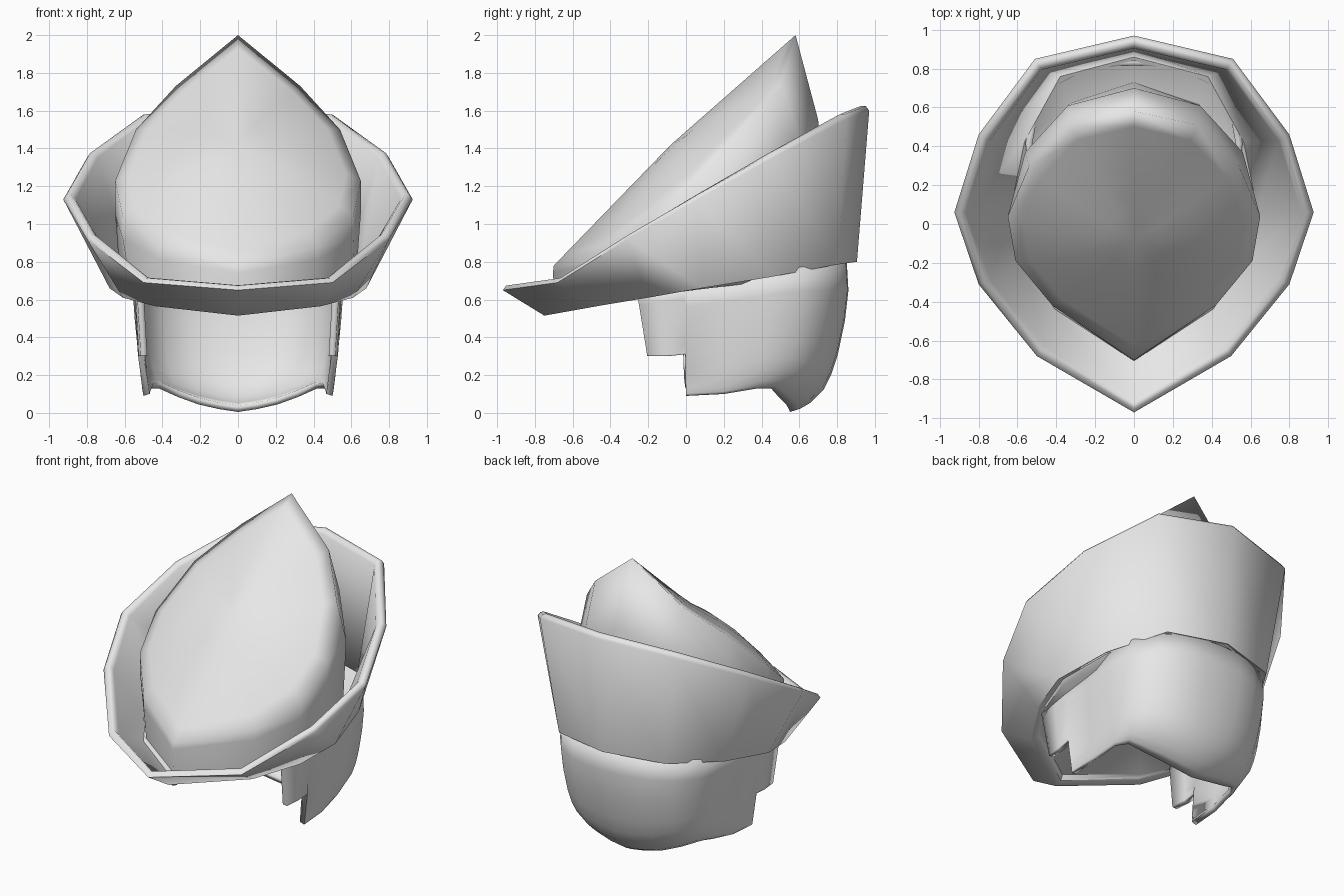
import bpy, bmesh, math
from mathutils import Vector

cube = bpy.data.objects.get("Cube")
if cube:
    bpy.data.objects.remove(cube, do_unlink=True)

grey = bpy.data.materials.new("light grey")
grey.diffuse_color = (0.8, 0.8, 0.8, 1)
grey.use_nodes = True
grey.node_tree.nodes["Principled BSDF"].inputs["Base Color"].default_value = (0.8, 0.8, 0.8, 1)


def ring(half):
    """Close a half outline (back to front on +x) by mirroring it in x."""
    pts = [Vector(p) for p in half]
    return pts + [Vector((-p.x, p.y, p.z)) for p in pts[-2:0:-1]]


def shift(points, inset, lift):
    """Move a ring toward the z axis and up."""
    return [p - Vector((p.x, p.y, 0)).normalized() * inset + Vector((0, 0, lift)) for p in points]


def finish(bm, name, angle, recalc=True):
    if recalc:
        bmesh.ops.recalc_face_normals(bm, faces=bm.faces)
    mesh = bpy.data.meshes.new(name)
    bm.to_mesh(mesh)
    bm.free()
    obj = bpy.data.objects.new(name, mesh)
    bpy.context.collection.objects.link(obj)
    mesh.materials.append(grey)
    bpy.ops.object.select_all(action='DESELECT')
    obj.select_set(True)
    bpy.context.view_layer.objects.active = obj
    bpy.ops.object.shade_smooth_by_angle(angle=math.radians(angle))
    return obj


def loft(bm, rings, wrap=False):
    """Bridge closed rings in order; wrap joins the last ring to the first."""
    rows = [[bm.verts.new(p) for p in r] for r in rings]
    pairs = list(zip(rows, rows[1:])) + ([(rows[-1], rows[0])] if wrap else [])
    for a, b in pairs:
        n = len(a)
        for i in range(n):
            j = (i + 1) % n
            bm.faces.new((a[i], a[j], b[j], b[i]))
    return rows


def fan(bm, row, point):
    """Close a ring of vertices with triangles to one point."""
    tip = bm.verts.new(point)
    for a, b in zip(row, row[1:] + row[:1]):
        bm.faces.new((a, b, tip))


# Flared brim: thick twelve-sided band, high at the back, pointed at the front
brim_top = ring([(0, .97, 1.60), (.51, .85, 1.555), (.80, .46, 1.35), (.925, .06, 1.13),
                 (.80, -.31, .92), (.50, -.68, .69), (0, -.97, .65)])
brim_bottom = ring([(0, .905, .80), (.40, .80, .785), (.60, .45, .72), (.68, .08, .66),
                    (.61, -.20, .61), (.44, -.47, .565), (0, -.75, .515)])
brim_inner = shift(brim_bottom, .045, .02)
bm = bmesh.new()
loft(bm, [brim_bottom, brim_top, shift(brim_top, .018, .024), shift(brim_top, .042, .026),
          shift(brim_top, .065, .0), brim_inner], wrap=True)
finish(bm, "brim", 75)

# Crown: hood with a sloping, slightly domed front panel and a closed underside
rim = ring([(0, .58, 2.0), (.33, .51, 1.73), (.54, .30, 1.50), (.65, .04, 1.23),
            (.61, -.19, 1.04), (.42, -.42, .88), (0, -.70, .78)])
shoulder = ring([(0, .70, 1.55), (.34, .61, 1.42), (.56, .37, 1.22), (.65, .04, 1.05),
                 (.61, -.19, .92), (.42, -.42, .81), (0, -.705, .74)])
base = ring([(0, .73, .74), (.33, .62, .73), (.53, .37, .69), (.62, .04, .65),
             (.56, -.18, .62), (.40, -.42, .60), (0, -.69, .57)])
centre = Vector((0, -.08, 1.42))


def panel_ring(t):
    bulge = Vector((0, -.035, .035)) * 4 * t * (1 - t)
    return [p.lerp(centre, t) + bulge * abs(p.x) / .65 for p in rim]


bm = bmesh.new()
rows = loft(bm, [base, shoulder, rim] + [panel_ring(t) for t in (.12, .3, .5, .75)])
fan(bm, rows[-1], centre)
finish(bm, "crown", 180)

# Lining: slopes from the brim's lower edge in to the crown, and closes the crown below
bm = bmesh.new()
rows = loft(bm, [brim_inner, base])
fan(bm, rows[-1], Vector((0, .05, .65)))
finish(bm, "lining", 50)

# Neck guard: curved shell round the sides and back with stepped front edges
# each column pairs a point on the upper outline with one on the lower edge
columns = [((.535, -.26), (.515, -.205, .30)), ((.545, -.12), (.525, -.10, .30)),
           ((.55, -.006), (.53, -.006, .31)), ((.55, 0), (.50, 0, .09)),
           ((.55, .20), (.495, .20, .10)), ((.56, .42), (.47, .38, .13)),
           ((.525, .61), (.42, .45, .13)), ((.42, .75), (.32, .49, .085)),
           ((.28, .825), (.21, .53, .045)), ((.14, .855), (.10, .545, .02)),
           ((0, .86), (0, .55, .005))]
profile = [(0, 0), (.02, .17), (.06, .35), (.15, .58), (.25, .71), (.38, .82),
           (.6, .94), (.8, 1), (1, .97)]


def column(index, top, low):
    z_top = .68 + .15 * top[1]
    roundness = min(max((index - 2) / 4, 0), 1)
    points = []
    for s, k in profile:
        k = s + (k - s) * roundness
        points.append(Vector((low[0] + (top[0] - low[0]) * k, low[1] + (top[1] - low[1]) * k,
                              low[2] + (z_top - low[2]) * s)))
    return points


half = [column(i, t, l) for i, (t, l) in enumerate(columns)]
full = half + [[Vector((-p.x, p.y, p.z)) for p in c] for c in half[-2::-1]]
bm = bmesh.new()
grid = [[bm.verts.new(p) for p in c] for c in full]
for a, b in zip(grid, grid[1:]):
    for j in range(len(profile) - 1):
        bm.faces.new((a[j], b[j], b[j + 1], a[j + 1]))
guard = finish(bm, "neck_guard", 50, recalc=False)
solid = guard.modifiers.new("thickness", 'SOLIDIFY')
solid.thickness = .035
solid.offset = -1
